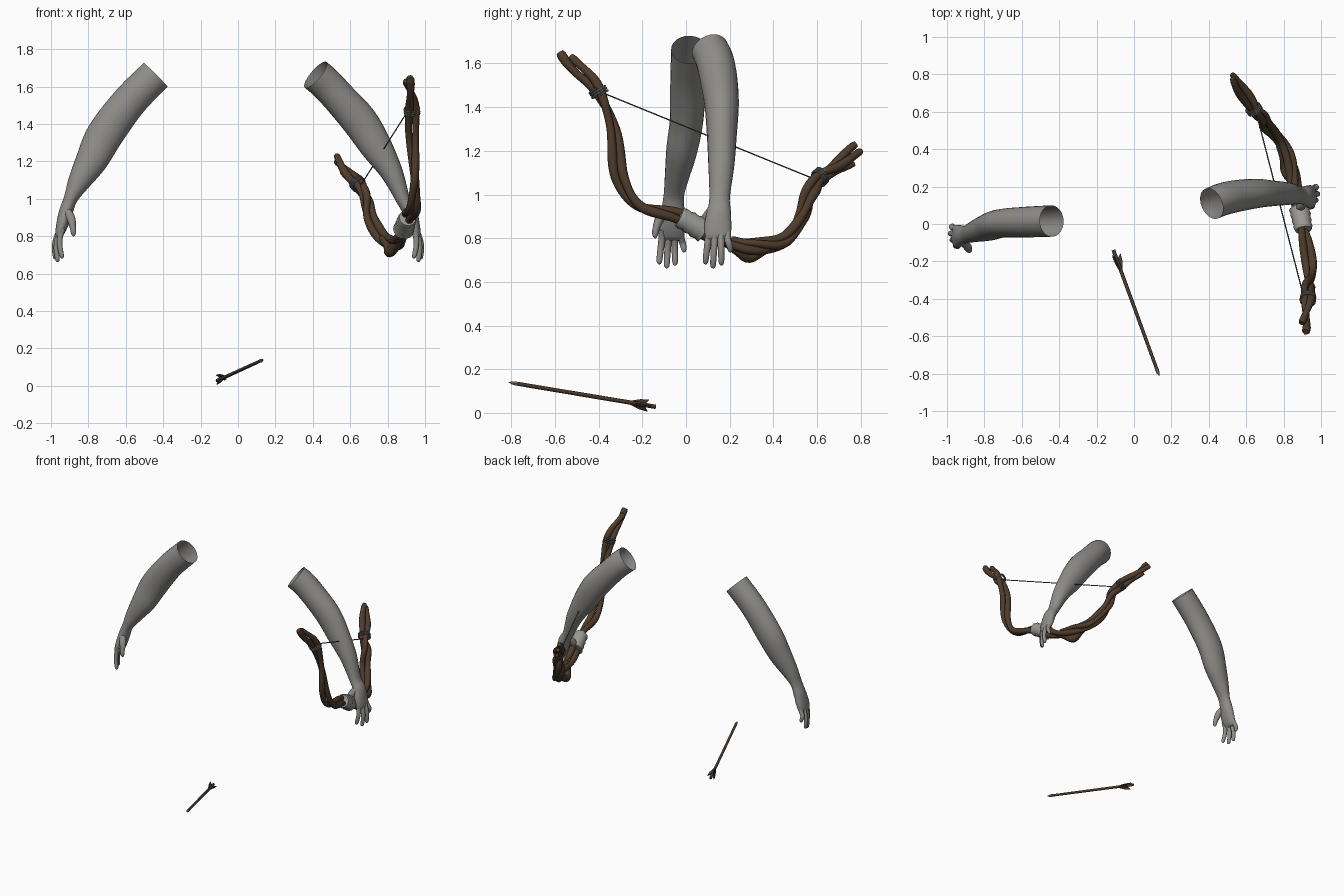
import bpy, bmesh, math
from mathutils import Vector

if "Cube" in bpy.data.objects:
    bpy.data.objects.remove(bpy.data.objects["Cube"])


def material(name, rgb):
    m = bpy.data.materials.new(name)
    m.diffuse_color = (*rgb, 1)
    m.use_nodes = True
    m.node_tree.nodes["Principled BSDF"].inputs["Base Color"].default_value = m.diffuse_color
    return m


SKIN = material("grey_skin", (0.27, 0.265, 0.25))
WOOD = material("brown_wood", (0.078, 0.046, 0.025))
CLOTH = material("pale_cloth", (0.33, 0.32, 0.30))
CORD = material("grey_cord", (0.17, 0.17, 0.17))
STRING = material("dark_string", (0.09, 0.09, 0.09))
FEATHER = material("dark_feather", (0.06, 0.038, 0.023))
STEEL = material("grey_steel", (0.22, 0.22, 0.22))


def spline(pts, n):
    """Smooth curve through points of any dimension."""
    ps = [Vector(p) for p in pts]
    ps = [2 * ps[0] - ps[1]] + ps + [2 * ps[-1] - ps[-2]]
    out = []
    for a, b, c, d in zip(ps, ps[1:], ps[2:], ps[3:]):
        for i in range(n):
            t = i / n
            out.append(0.5 * (2 * b + (c - a) * t + (2 * a - 5 * b + 4 * c - d) * t * t
                              + (3 * b - a - 3 * c + d) * t ** 3))
    return out + [ps[-2]]


def frame(ps, i, ref):
    t = (ps[min(i + 1, len(ps) - 1)] - ps[max(i - 1, 0)]).normalized()
    u = (ref - t * ref.dot(t)).normalized()
    return t, u, t.cross(u)


def loft(bm, rows, sides=12, ref=(0, 1, 0), cap=(True, True)):
    """Skin elliptical rings; each row is x, y, z, side radius, radius along ref."""
    ps = [Vector(r[:3]) for r in rows]
    rings = []
    for i, r in enumerate(rows):
        t, u, v = frame(ps, i, Vector(ref))
        rings.append([bm.verts.new(ps[i] + u * r[4] * math.cos(a) + v * r[3] * math.sin(a))
                      for a in (2 * math.pi * k / sides for k in range(sides))])
    for a, b in zip(rings, rings[1:]):
        for k in range(sides):
            j = (k + 1) % sides
            bm.faces.new((a[k], a[j], b[j], b[k]))
    for use, ring in zip(cap, (rings[0], rings[-1])):
        if use:
            bm.faces.new(ring)


def finish(bm, name, mat):
    bmesh.ops.recalc_face_normals(bm, faces=bm.faces)
    me = bpy.data.meshes.new(name)
    bm.to_mesh(me)
    bm.free()
    me.materials.append(mat)
    ob = bpy.data.objects.new(name, me)
    bpy.context.collection.objects.link(ob)
    return ob


def tube(name, mat, pts, radii, sides=8, ref=(1, 0, 0)):
    bm = bmesh.new()
    loft(bm, [(*p, r, r) for p, r in zip(pts, radii)], sides, ref)
    return finish(bm, name, mat)


# Arms: forearm and palm in one skin, fingers and thumb joined on
def arm(name, sleeve, side, dy):
    def place(p):
        return (side * p[0], p[1] + dy, *p[2:])
    palm = [(0.920, -0.060, 0.93, 0.037, 0.053), (0.940, -0.066, 0.86, 0.032, 0.062),
            (0.955, -0.066, 0.81, 0.022, 0.058), (0.958, -0.066, 0.79, 0.008, 0.048)]
    bm = bmesh.new()
    loft(bm, spline([place(p) for p in sleeve + palm], 5), 24, cap=(False, True))
    # knuckle y, tip y, tip z, inward curl
    for y0, y1, z1, c in ((-0.110, -0.122, 0.68, 0.035), (-0.081, -0.088, 0.662, 0.012),
                          (-0.052, -0.050, 0.675, 0), (-0.022, -0.010, 0.735, 0.008)):
        zm = (0.82 + z1) / 2
        f = [(0.948 - c / 3, y0, 0.84, .015, .015), (0.968 - c / 2, y0, 0.80, .016, .016),
             (0.981 - c * .8, (y0 + y1) / 2, zm, .015, .015),
             (0.978 - c, y1, z1 + .018, .013, .013),
             (0.975 - c, y1, z1 + .004, .008, .008), (0.974 - c, y1, z1, .002, .002)]
        loft(bm, spline([place(p) for p in f], 3), 10)
    thumb = [(0.918, -0.085, 0.94, .022, .022), (0.893, -0.118, 0.895, .024, .022),
             (0.883, -0.137, 0.845, .017, .016), (0.880, -0.141, 0.820, .015, .014),
             (0.879, -0.141, 0.804, .008, .008), (0.879, -0.141, 0.799, .002, .002)]
    loft(bm, spline([place(p) for p in thumb], 3), 10)
    finish(bm, name, SKIN)


arm("arm_left", [(0.44, 0.016, 1.663, .090, .084), (0.58, 0.010, 1.52, .093, .082),
                 (0.71, 0.003, 1.345, .098, .077), (0.78, -0.018, 1.21, .086, .072),
                 (0.85, -0.040, 1.09, .060, .057), (0.895, -0.055, 1.00, .037, .047)], -1, 0)
arm("arm_right", [(0.415, -0.103, 1.663, .090, .086), (0.47, -0.081, 1.615, .090, .087),
                  (0.54, -0.064, 1.54, .090, .086), (0.65, -0.049, 1.415, .095, .079),
                  (0.738, -0.048, 1.28, .085, .069), (0.822, -0.050, 1.14, .060, .060),
                  (0.885, -0.058, 0.99, .037, .047)], 1, 0.212)

# Bow: twisted branches following one centre line
bow = [(0.900, -0.57, 1.655), (0.92, -0.49, 1.57), (0.930, -0.40, 1.47), (0.935, -0.335, 1.30),
       (0.945, -0.30, 1.08), (0.935, -0.22, 0.95), (0.91, -0.05, 0.905), (0.885, 0.08, 0.835),
       (0.86, 0.20, 0.775), (0.83, 0.33, 0.765), (0.77, 0.45, 0.79), (0.712, 0.525, 0.90),
       (0.69, 0.565, 1.01), (0.64, 0.615, 1.08), (0.585, 0.70, 1.14), (0.525, 0.79, 1.215)]
line = spline(bow, 8)
last = len(line) - 1


def branch(name, phase, first, end, radius, offset):
    pts, radii = [], []
    for i in range(first, end + 1):
        t, u, v = frame(line, i, Vector((1, 0, 0)))
        s = i / last
        a = phase + s * 17
        mid = 1 - abs(2 * s - 1)
        d = offset * (1 + 0.18 * math.sin(s * 40 + phase))
        pts.append(line[i] + (u * math.cos(a) + v * math.sin(a)) * d)
        radii.append(radius * (0.98 + 0.07 * mid + 0.1 * math.sin(s * 55 + phase * 2)))
    radii[0] *= 0.75
    radii[-1] *= 0.75
    tube(name, WOOD, pts, radii, 9)


branch("bow_branch_a", 0.4, 0, last, 0.021, 0.019)
branch("bow_branch_b", 0.4 + math.pi, 3, last, 0.020, 0.020)
branch("bow_branch_c", 2.0, 64, 104, 0.018, 0.022)
# Stub hanging under the lower bend, running up into the limb
tube("bow_knot", WOOD,
     spline([(0.87, 0.17, 0.79), (0.84, 0.24, 0.745), (0.81, 0.29, 0.715), (0.80, 0.36, 0.75),
             (0.77, 0.44, 0.79)], 4),
     [.020, .022, .024, .026, .027, .028, .029, .029, .029, .028, .026, .025, .024, .023, .022,
      .020, .016], 9)
tube("bow_twig", WOOD, spline([(0.635, 0.60, 1.05), (0.60, 0.68, 1.105), (0.555, 0.77, 1.14)], 4),
     [.018, .019, .020, .019, .018, .017, .017, .015, .011], 8)

# Cloth grip with slight wrapped ridges
grip = line[49:57]
tube("bow_grip", CLOTH, grip, [0.045 + 0.005 * (i % 2) + 0.001 * i for i in range(len(grip))], 14)

# Cord bindings: coiled rings around each limb end
for label, centre in (("upper", 16), ("lower", 104)):
    t, u, v = frame(line, centre, Vector((1, 0, 0)))
    turns = 3
    coil = [line[centre] + t * (0.036 * i / (turns * 14) - 0.018)
            + (u * math.cos(i * math.tau / 14) + v * math.sin(i * math.tau / 14)) * 0.040
            for i in range(turns * 14 + 1)]
    tube(label + "_binding", CORD, coil, [0.005] * len(coil), 6, tuple(t))

# Bow string
tube("bow_string", STRING, [Vector((0.905, -0.38, 1.465)), Vector((0.655, 0.59, 1.07))],
     [0.0035] * 2, 6)

# Arrow: shaft, head and three feathers
nock, tip = Vector((-0.11, -0.14, 0.028)), Vector((0.135, -0.812, 0.14))


def along(s):
    return nock.lerp(tip, s)


tube("arrow_shaft", WOOD, [along(0), along(0.95)], [0.010, 0.009], 8)
tube("arrow_head", STEEL, [along(s) for s in (0.94, 0.95, 0.975, 1)], [.009, .0105, .008, .001], 6)
bm = bmesh.new()
t, u, v = frame([nock, tip], 0, Vector((0, 0, 1)))
for k in range(3):
    a = math.tau * k / 3 + 0.5
    out = u * math.cos(a) + v * math.sin(a)
    w = t.cross(out) * 0.003
    profile = [along(s) + out * h for s, h in
               ((0.07, 0.006), (0.04, 0.030), (0.10, 0.026), (0.18, 0.006))]
    front, back = ([bm.verts.new(p + w * sg) for p in profile] for sg in (1, -1))
    bm.faces.new(front)
    bm.faces.new(back[::-1])
    for i in range(4):
        j = (i + 1) % 4
        bm.faces.new((front[i], back[i], back[j], front[j]))
finish(bm, "arrow_feathers", FEATHER)

# Smooth shading with sharp rims kept
for ob in bpy.data.objects:
    ob.select_set(True)
    bpy.context.view_layer.objects.active = ob
bpy.ops.object.shade_smooth_by_angle(angle=math.radians(50))
